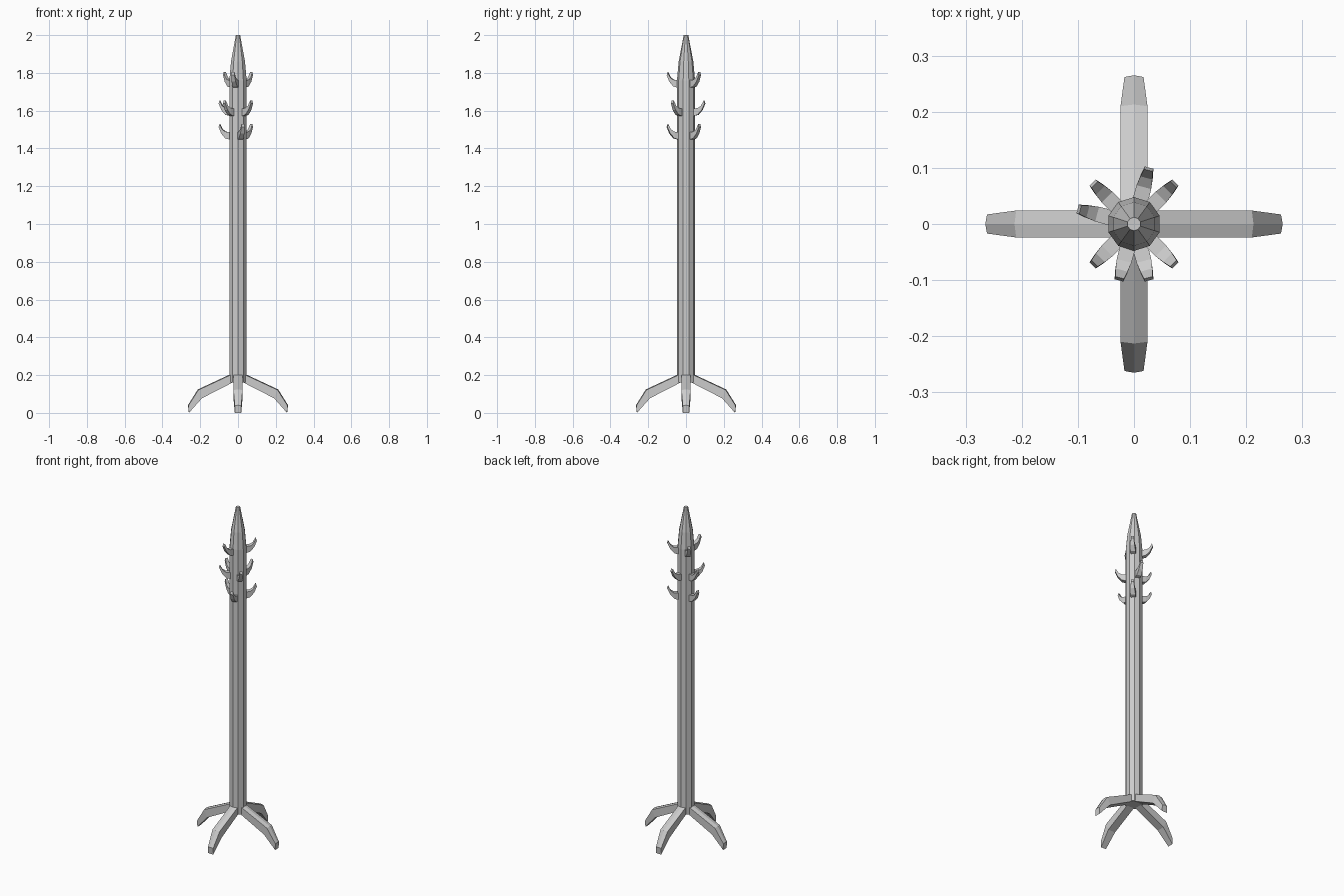
import bpy, bmesh, math

if "Cube" in bpy.data.objects:
    bpy.data.objects.remove(bpy.data.objects["Cube"])


def make_object(name, bm):
    bmesh.ops.recalc_face_normals(bm, faces=bm.faces)
    mesh = bpy.data.meshes.new(name)
    bm.to_mesh(mesh)
    bm.free()
    obj = bpy.data.objects.new(name, mesh)
    bpy.context.collection.objects.link(obj)
    return obj


def loft(bm, rings):
    rows = [[bm.verts.new(p) for p in ring] for ring in rings]
    n = len(rows[0])
    for a, b in zip(rows, rows[1:]):
        for i in range(n):
            j = (i + 1) % n
            bm.faces.new((a[i], a[j], b[j], b[i]))
    bm.faces.new(rows[0])
    bm.faces.new(rows[-1])


def arm(name, stations, angle, z=0.0, ridge=0.0):
    """Bent bar pointing outward; station = lower (r, z), upper (r, z), half width."""
    c, s = math.cos(math.radians(angle)), math.sin(math.radians(angle))
    rings = []
    for r0, z0, r1, z1, w in stations:
        pts = [(r0, -w, z0), (r0, w, z0), (r1, w, z1)]
        if ridge:
            pts.append((r1 + ridge, 0, z1 + ridge))
        pts.append((r1, -w, z1))
        rings.append([(x * c - y * s, x * s + y * c, h + z) for x, y, h in pts])
    bm = bmesh.new()
    loft(bm, rings)
    return make_object(name, bm)


# Ten-sided pole with tapered top
SIDES = 10
profile = [(0.048, 0.16), (0.048, 1.76), (0.039, 1.86), (0.012, 2.0)]
bm = bmesh.new()
loft(bm, [[(r * math.cos(math.pi / 2 + i * math.tau / SIDES),
            r * math.sin(math.pi / 2 + i * math.tau / SIDES), z)
           for i in range(SIDES)] for r, z in profile])
make_object("pole", bm)

# Four bent legs
leg = [(0.03, 0.16, 0.03, 0.205, 0.024),
       (0.190, 0.078, 0.210, 0.121, 0.024),
       (0.260, 0.0, 0.262, 0.038, 0.017)]
for k in range(4):
    arm(f"leg_{k + 1}", leg, 90 * k, ridge=0.003)

# Upturned coat hooks on three levels
hook = [(0.035, 0.0, 0.035, 0.040, 0.014),
        (0.066, 0.008, 0.068, 0.044, 0.0135),
        (0.089, 0.034, 0.085, 0.056, 0.011),
        (0.104, 0.068, 0.099, 0.084, 0.008)]
levels = {"upper": (1.72, (45, 135, 255)),
          "middle": (1.57, (75, 165, 225, 315)),
          "lower": (1.445, (45, 165, 285))}
for level, (z, angles) in levels.items():
    for k, angle in enumerate(angles):
        arm(f"{level}_hook_{k + 1}", hook, angle, z)
